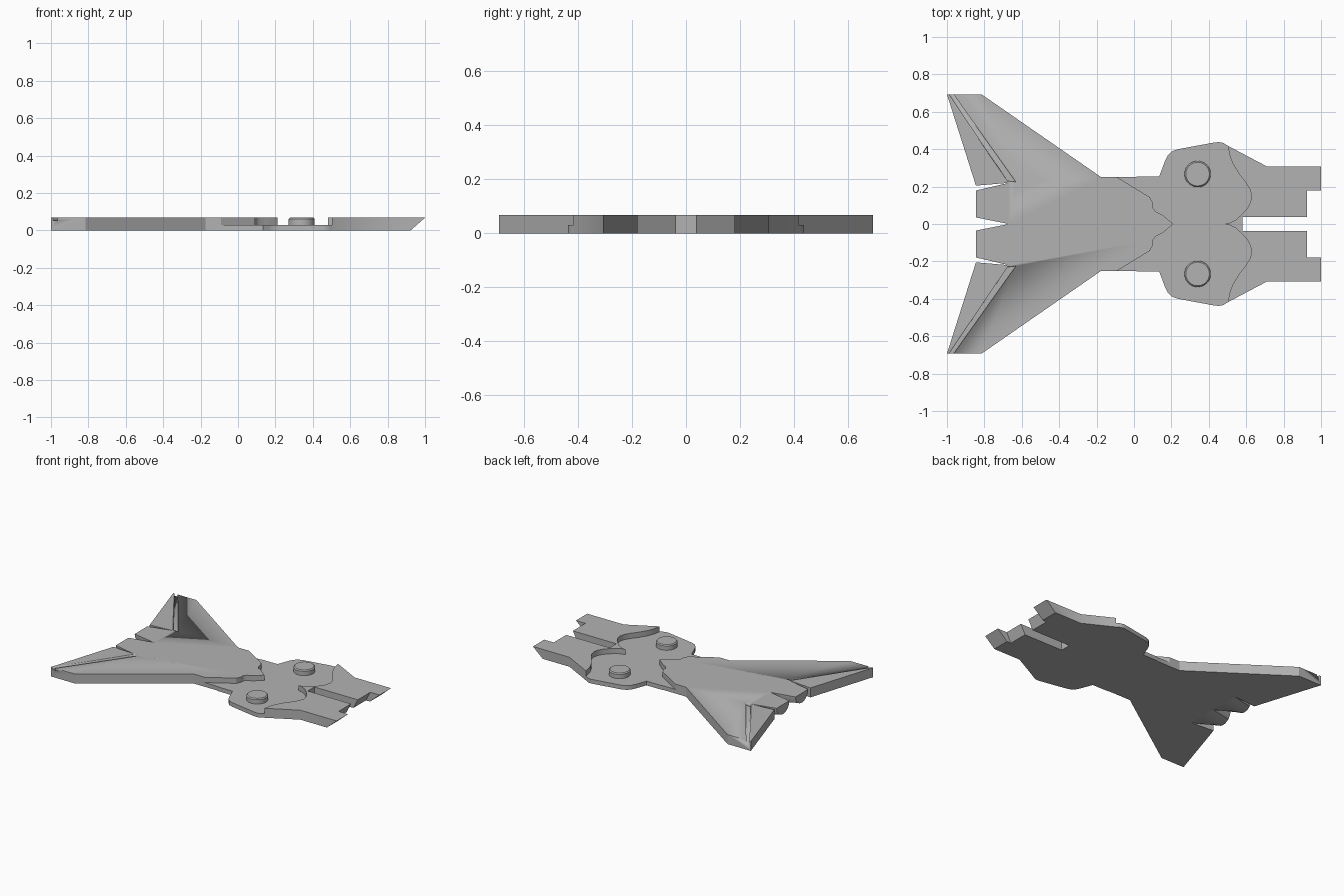
import bpy, bmesh, math

if "Cube" in bpy.data.objects:
    bpy.data.objects.remove(bpy.data.objects["Cube"], do_unlink=True)

TOP, DECK = 0.068, 0.03

grey = bpy.data.materials.new("plain grey")
grey.use_nodes = True
COLOUR = (0.45, 0.45, 0.45, 1)
grey.diffuse_color = COLOUR
grey.node_tree.nodes["Principled BSDF"].inputs["Base Color"].default_value = COLOUR


def finish(name, bm):
    bmesh.ops.recalc_face_normals(bm, faces=bm.faces)
    mesh = bpy.data.meshes.new(name)
    bm.to_mesh(mesh)
    bm.free()
    mesh.materials.append(grey)
    ob = bpy.data.objects.new(name, mesh)
    bpy.context.collection.objects.link(ob)
    bpy.ops.object.select_all(action='DESELECT')
    ob.select_set(True)
    bpy.context.view_layer.objects.active = ob
    bpy.ops.object.shade_smooth_by_angle(angle=math.radians(30))
    return ob


def loft(name, low, high):
    """Solid between two matching closed loops of 3D points."""
    bm = bmesh.new()
    a = [bm.verts.new(p) for p in low]
    b = [bm.verts.new(p) for p in high]
    bm.faces.new(a)
    bm.faces.new(b)
    for i in range(len(a)):
        j = (i + 1) % len(a)
        bm.faces.new((a[i], a[j], b[j], b[i]))
    return finish(name, bm)


def both_sides(half):
    return half + [(x, -y) for x, y in reversed(half) if y > 0]


def plate(name, outline, z0, z1, undercut=lambda x: 0):
    return loft(name, [(x - undercut(x), y, z0) for x, y in outline],
                [(x, y, z1) for x, y in outline])


# Shared seams between the three plates, from the centre line outward
neck_seam = [(0.21, 0), (0.15, 0.05), (0.115, 0.067), (0.102, 0.085), (0.1, 0.115),
             (0.085, 0.143), (-0.09, 0.25)]
jaw_seam = [(0.48, 0), (0.51, 0.005), (0.545, 0.023), (0.575, 0.05), (0.605, 0.083),
            (0.622, 0.115), (0.629, 0.15), (0.62, 0.185), (0.595, 0.225), (0.56, 0.27),
            (0.527, 0.325), (0.512, 0.365), (0.502, 0.418)]

# Winged rear body
body = plate("winged_body", both_sides(neck_seam + [
    (-0.175, 0.25), (-0.815, 0.693), (-1, 0.693), (-0.845, 0.205),
    (-0.67, 0.22), (-0.67, 0)]), 0, TOP)

# Low head deck
head_edge = [(0, 0.25), (0.02, 0.254), (0.135, 0.255), (0.165, 0.335), (0.18, 0.365),
             (0.202, 0.388), (0.235, 0.4), (0.42, 0.434), (0.452, 0.438), (0.477, 0.434)]
plate("head_deck", both_sides(neck_seam + head_edge + jaw_seam[::-1]), 0, DECK)

# Forked jaw with undercut tips
plate("forked_jaw", both_sides(jaw_seam + [
    (0.71, 0.308), (1, 0.308), (1, 0.18), (0.925, 0.18), (0.925, 0.038), (0.58, 0.038)]),
    0, TOP, lambda x: 0.078 if x > 0.99 else 0.035 if x > 0.9 else 0)

for side, s in (("left", 1), ("right", -1)):
    # Nozzle: square at the body, half round at the tail
    front, back = [], []
    for i in range(17):
        c, d = math.cos(math.pi * i / 16), math.sin(math.pi * i / 16)
        m = max(abs(c), d)
        front.append((-0.67, s * (0.11 + 0.11 * c / m), TOP * (1 - d / m)))
        back.append((-0.845, s * (0.107 + 0.072 * c), TOP * (1 - d)))
    loft(side + "_nozzle", front, back)

    # Round raised eye
    bm = bmesh.new()
    bmesh.ops.create_cone(bm, cap_ends=True, segments=48, radius1=0.07,
                          radius2=0.07, depth=TOP - DECK + 0.01)
    bmesh.ops.translate(bm, verts=bm.verts, vec=(0.34, s * 0.267, (TOP + DECK - 0.01) / 2))
    rim = [e for e in bm.edges if all(v.co.z > TOP - 0.001 for v in e.verts)]
    bmesh.ops.bevel(bm, geom=rim, offset=0.007, segments=1, affect='EDGES')
    finish(side + "_eye", bm)

    # Shallow groove along the wing's trailing edge
    groove = [(-0.997, 0.705), (-0.973, 0.705), (-0.632, 0.225), (-0.676, 0.23)]
    cutter = plate(side + "_groove_cutter", [(x, s * y) for x, y in groove],
                   TOP - 0.015, TOP + 0.02)
    cutter.hide_render = True
    cutter.hide_set(True)
    cut = body.modifiers.new(side + "_groove", 'BOOLEAN')
    cut.operation, cut.object, cut.solver = 'DIFFERENCE', cutter, 'EXACT'
